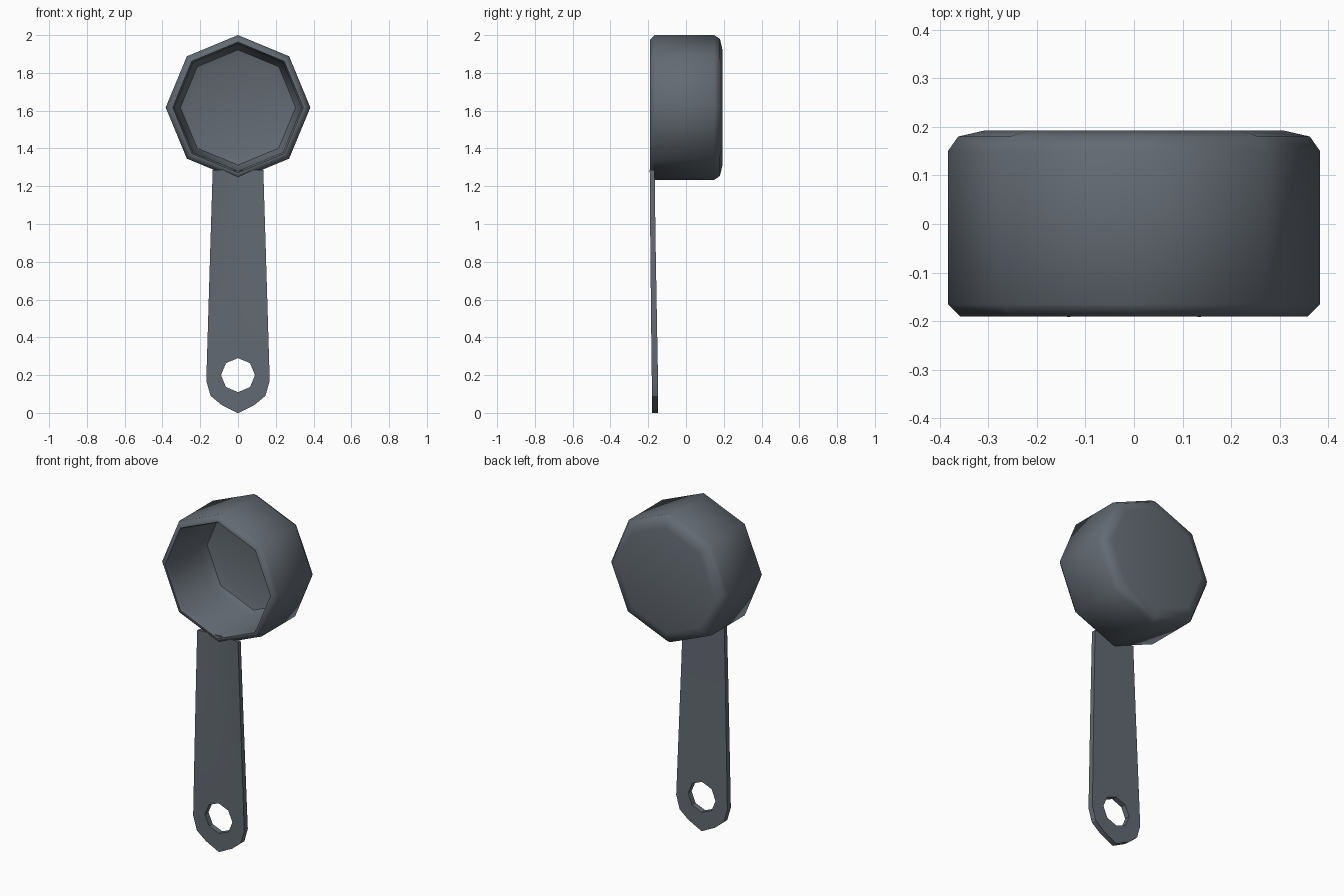
import bpy, bmesh, math

cube = bpy.data.objects.get("Cube")
if cube:
    bpy.data.objects.remove(cube, do_unlink=True)

# One dark slate plastic for everything
slate = bpy.data.materials.new("slate_grey_plastic")
slate.use_nodes = True
colour = (0.125, 0.145, 0.17, 1)
slate.diffuse_color = colour
slate.node_tree.nodes["Principled BSDF"].inputs["Base Color"].default_value = colour


def make(name, bm, smooth_angle=None):
    bmesh.ops.recalc_face_normals(bm, faces=bm.faces)
    mesh = bpy.data.meshes.new(name)
    bm.to_mesh(mesh)
    bm.free()
    mesh.materials.append(slate)
    obj = bpy.data.objects.new(name, mesh)
    bpy.context.collection.objects.link(obj)
    if smooth_angle:
        bpy.ops.object.select_all(action='DESELECT')
        obj.select_set(True)
        bpy.context.view_layer.objects.active = obj
        bpy.ops.object.shade_smooth_by_angle(angle=math.radians(smooth_angle))
    return obj


def bridge(bm, a, b):
    for i in range(len(a)):
        j = (i + 1) % len(a)
        bm.faces.new((a[i], a[j], b[j], b[i]))


def octagon(bm, radius, y, z):
    return [bm.verts.new((radius * math.sin(k * math.pi / 4), y,
                          z + radius * math.cos(k * math.pi / 4))) for k in range(8)]


def octagon_lathe(name, profile, z, smooth_angle=None):
    """Capped eight-sided solid along y from (radius, y) pairs."""
    bm = bmesh.new()
    rings = [octagon(bm, r, y, z) for r, y in profile]
    for a, b in zip(rings, rings[1:]):
        bridge(bm, a, b)
    bm.faces.new(rings[0])
    bm.faces.new(rings[-1])
    return make(name, bm, smooth_angle)


# Cup: outer base, wall, rim, then inner wall and floor
octagon_lathe("cup", [
    (0.31, 0.192), (0.362, 0.18), (0.383, 0.15), (0.383, -0.165),
    (0.358, -0.19), (0.346, -0.19), (0.336, -0.165),
    (0.325, 0.1), (0.305, 0.145), (0.26, 0.158)], 1.617, 50)

# Handle: rows of (z, half width, front y, back y, channel depth)
rows = [(1.285, 0.134, -0.192, -0.166, 0.012),
        (0.9, 0.146, -0.189, -0.161, 0.009),
        (0.5, 0.158, -0.185, -0.154, 0.0),
        (0.17, 0.168, -0.181, -0.148, 0.0),
        (0.09, 0.145, -0.180, -0.147, 0.0),
        (0.042, 0.087, -0.179, -0.147, 0.0),
        (0.0, 0.004, -0.179, -0.147, 0.0)]
bm = bmesh.new()
loops = []
for z, w, front, back, dip in rows:
    section = [(-1, 0), (-0.85, 0.6), (0, 1), (0.85, 0.6), (1, 0)]
    loop = [bm.verts.new((w * x, front + dip * d, z)) for x, d in section]
    loop += [bm.verts.new((w, back, z)), bm.verts.new((-w, back, z))]
    loops.append(loop)
for a, b in zip(loops, loops[1:]):
    bridge(bm, a, b)
bm.faces.new(loops[0])
bm.faces.new(loops[-1])
handle = make("handle", bm, 30)

# Hanging hole
cutter = octagon_lathe("hole_cutter", [(0.09, -0.3), (0.09, 0.0)], 0.2)
cutter.hide_render = True
cutter.hide_viewport = True
hole = handle.modifiers.new("hanging_hole", 'BOOLEAN')
hole.operation = 'DIFFERENCE'
hole.solver = 'EXACT'
hole.object = cutter
